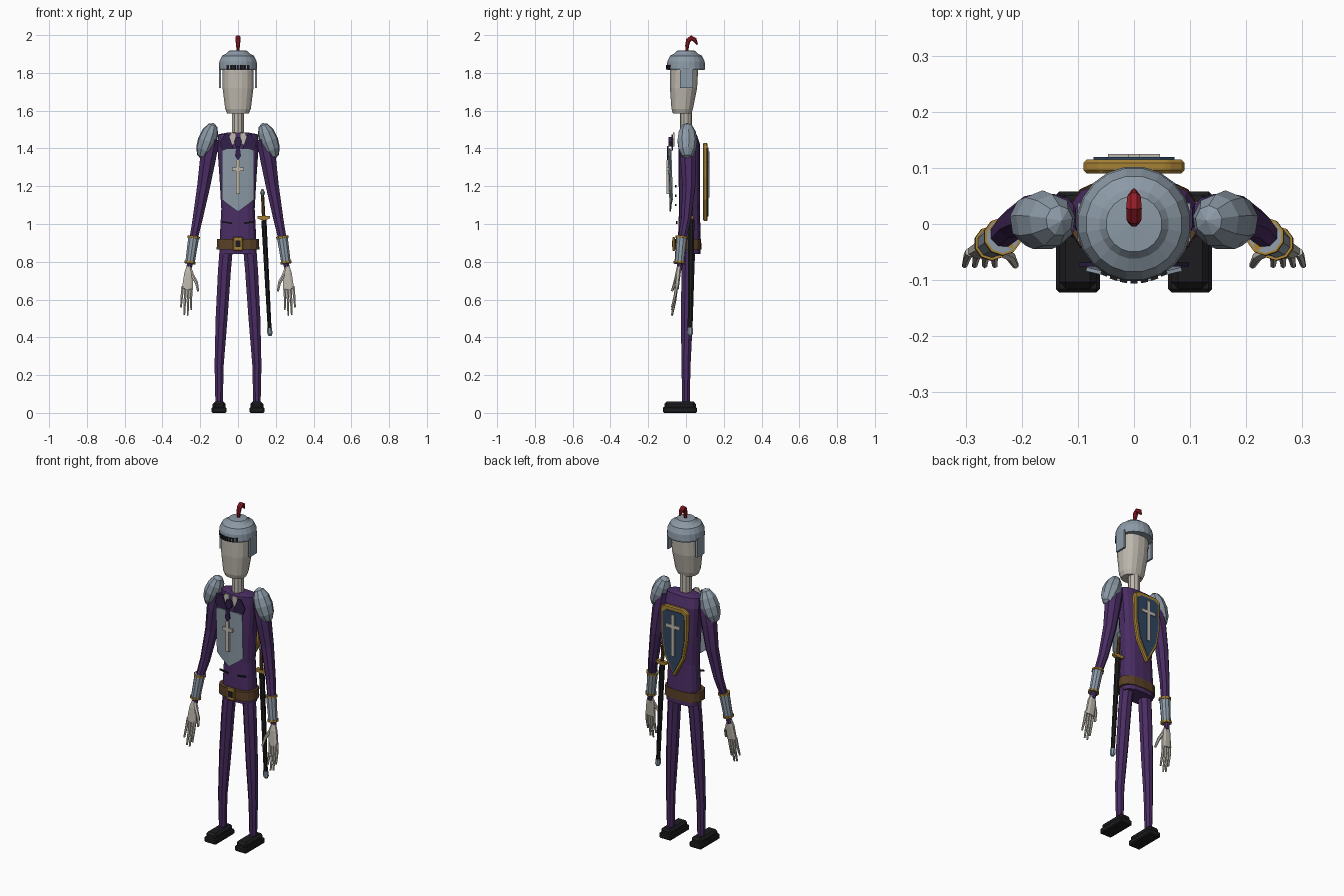
import bpy, bmesh
from math import cos, sin, pi, radians, copysign
from mathutils import Vector, Matrix

cube = bpy.data.objects.get("Cube")
if cube:
    bpy.data.objects.remove(cube, do_unlink=True)


def material(name, rgb):
    m = bpy.data.materials.new(name)
    m.use_nodes = True
    m.diffuse_color = (*rgb, 1)
    m.node_tree.nodes["Principled BSDF"].inputs["Base Color"].default_value = (*rgb, 1)
    return m


purple = material("purple cloth", (.068, .026, .125))
plum = material("dark plum", (.03, .014, .065))
steel = material("steel", (.26, .32, .38))
bone = material("bone", (.51, .48, .42))
black = material("black", (.012, .012, .014))
gold = material("gold", (.38, .22, .035))
brown = material("brown leather", (.1, .05, .02))
red = material("red feather", (.3, .012, .02))
blue = material("navy", (.028, .06, .12))


def finish(name, bm, mat, bevel=0):
    bmesh.ops.recalc_face_normals(bm, faces=bm.faces)
    me = bpy.data.meshes.new(name)
    bm.to_mesh(me)
    bm.free()
    me.materials.append(mat)
    ob = bpy.data.objects.new(name, me)
    bpy.context.collection.objects.link(ob)
    if bevel:
        mod = ob.modifiers.new("bevel", "BEVEL")
        mod.width, mod.segments = bevel, 1
    return ob


def tube(name, pts, mat, sides=8, flat=False, box=1, s=1):
    """Loft of rings (x, y, z, rx[, ry]) along a path; box < 1 squares the section."""
    bm = bmesh.new()
    c = [Vector((p[0] * s, p[1], p[2])) for p in pts]
    rings = []
    for i, p in enumerate(pts):
        t = c[min(i + 1, len(c) - 1)] - c[max(i - 1, 0)]
        t = Vector((0, 0, 1)) if flat else t.normalized()
        ax = Vector((1, 0, 0))
        ax = (ax - t * ax.dot(t)).normalized()
        ay = t.cross(ax)
        ring = []
        for k in range(sides):
            a = 2 * pi * (k + .5) / sides
            u, v = [copysign(abs(q) ** box, q) for q in (cos(a), sin(a))]
            ring.append(bm.verts.new(c[i] + ax * u * p[3] + ay * v * p[-1 if len(p) > 4 else 3]))
        rings.append(ring)
    for a, b in zip(rings, rings[1:]):
        for k in range(sides):
            n = (k + 1) % sides
            bm.faces.new((a[k], a[n], b[n], b[k]))
    bm.faces.new(rings[0])
    bm.faces.new(rings[-1])
    return finish(name, bm, mat)


def plate(name, outline, y0, y1, mat, s=1, bevel=0):
    """Outline in x, z extruded from y0 to y1."""
    bm = bmesh.new()
    f = bm.faces.new([bm.verts.new((x * s, y0, z)) for x, z in outline])
    new = bmesh.ops.extrude_face_region(bm, geom=[f])["geom"]
    for v in new:
        if isinstance(v, bmesh.types.BMVert):
            v.co.y = y1
    return finish(name, bm, mat, bevel)


def rect(x0, x1, z0, z1):
    return [(x0, z0), (x1, z0), (x1, z1), (x0, z1)]


def symmetric(half):
    return half + [(-x, z) for x, z in reversed(half) if x > 0]


def cross(name, w, t, z0, z1, zb, y0, y1):
    half = [(t, z1), (t, zb + t), (w, zb + t), (w, zb - t), (t, zb - t), (t, z0)]
    plate(name, symmetric(half), y0, y1, bone)


# Head, neck and body
tube("head", [(0, -.02, 1.585, .058, .05), (0, -.02, 1.61, .069, .058), (0, -.013, 1.72, .083, .073),
              (0, -.01, 1.81, .084, .075), (0, -.005, 1.88, .065, .06)], bone, 16, True, .85)
tube("neck", [(0, 0, 1.43, .033), (0, 0, 1.63, .033)], bone, 10)
tube("jacket", [(0, .018, .84, .1, .06), (0, .018, .93, .098, .06), (0, .018, 1.08, .09, .055),
                (0, .018, 1.25, .1, .057), (0, .018, 1.42, .112, .057),
                (0, .01, 1.475, .106, .046), (0, .005, 1.485, .05, .035)], purple, 14, True, .7)

# Belt and buckle
tube("belt", [(0, .01, .865, .115, .072), (0, .01, .92, .113, .07)], brown, 14, True, .7)
plate("buckle", rect(-.026, .026, .858, .932), -.072, -.058, gold, bevel=.004)
plate("buckle_center", rect(-.014, .014, .877, .913), -.075, -.068, black)

# Breastplate, bowed forward in the middle
bm = bmesh.new()
cols = [(-.085, 1.39, 1.13), (-.055, 1.4, 1.105), (0, 1.4, 1.065), (.055, 1.4, 1.105), (.085, 1.39, 1.13)]
pairs = [[bm.verts.new((x, -.093 + 1.7 * x * x + (1.4 - z) * .03, z)) for z in (zt, zb)] for x, zt, zb in cols]
for a, b in zip(pairs, pairs[1:]):
    bm.faces.new((a[0], a[1], b[1], b[0]))
ob = finish("breastplate", bm, steel)
mod = ob.modifiers.new("thickness", "SOLIDIFY")
mod.thickness, mod.offset = .007, 0
cross("breastplate_cross", .032, .01, 1.16, 1.34, 1.29, -.102, -.087)

# Tie and jacket buttons
plate("tie_knot", [(-.012, 1.46), (.012, 1.46), (.022, 1.435), (.01, 1.41), (-.01, 1.41), (-.022, 1.435)],
      -.092, -.075, plum)
plate("tie", [(-.009, 1.412), (.009, 1.412), (.016, 1.36), (0, 1.335), (-.016, 1.36)], -.1, -.092, plum)
for z in (1.1, 1.15, 1.2):
    plate("button", rect(-.006, .006, z - .006, z + .006), -.058, -.05, black)

# Helmet with eye slots
tube("helmet", [(0, 0, 1.815, .1), (0, 0, 1.825, .103), (0, 0, 1.86, .1), (0, 0, 1.89, .086),
                (0, 0, 1.903, .062), (0, 0, 1.917, .05), (0, 0, 1.92, .004)], steel, 20, True)
for k in range(-3, 4):
    ob = plate("visor_slot", rect(-.0065, .0065, 1.818, 1.842), -.106, -.098, black)
    ob.rotation_euler.z = k * .18

# Feather
tube("feather", [(0, .004, 1.91, .008), (0, .006, 1.945, .011), (0, .012, 1.972, .014), (0, .028, 1.985, .015),
                 (0, .046, 1.975, .013), (0, .06, 1.95, .004)], red, 8)

# Shield on the back
shield = [(0, 1.43), (.06, 1.43), (.09, 1.41), (.088, 1.25), (.067, 1.13), (0, 1.01)]
inner = [(x * .8, 1.24 + (z - 1.24) * .87) for x, z in shield]
plate("shield_rim", symmetric(shield), .09, .115, gold, bevel=.006)
plate("shield_face", symmetric(inner), .11, .119, blue)
cross("shield_cross", .046, .01, 1.14, 1.385, 1.315, .117, .125)

# Sword in its scabbard, on the left hip
tube("scabbard", [(.137, .028, 1.02, .015, .018), (.167, .022, .45, .011, .014)], black, 8)
tube("scabbard_tip", [(.166, .022, .45, .014, .016), (.169, .022, .42, .015, .017), (.17, .022, .407, .008)], steel, 8)
tube("sword_grip", [(.136, .028, 1.03, .01), (.13, .03, 1.155, .009)], brown, 8)
tube("sword_pommel", [(.13, .03, 1.15, .008), (.13, .03, 1.165, .014), (.129, .03, 1.185, .006)], steel, 8)
plate("sword_guard", [(.102, 1.03), (.12, 1.022), (.152, 1.022), (.17, 1.03), (.17, 1.042), (.102, 1.042)],
      .018, .04, gold)

for s, side in ((1, "left_"), (-1, "right_")):
    # Legs and shoes
    tube(side + "leg", [(.1, 0, .04, .021), (.1, 0, .25, .026), (.087, .005, .5, .034),
                        (.072, .01, .75, .037), (.06, .015, .9, .038)], purple, 8, True, s=s)
    plate(side + "shoe_sole", rect(.061, .139, 0, .032), -.122, .058, black, s, .006)
    plate(side + "shoe", rect(.066, .134, .02, .06), -.115, .052, black, s, .012)

    # Arms and shoulder guards
    tube(side + "arm", [(.135, .01, 1.45, .04), (.16, .012, 1.34, .045), (.182, .015, 1.2, .037),
                        (.215, .0, 1.02, .028), (.24, -.025, .9, .022), (.26, -.035, .755, .015)], purple, 8, s=s)
    bm = bmesh.new()
    bmesh.ops.create_uvsphere(bm, u_segments=9, v_segments=6, radius=1)
    bm.transform(Matrix.Translation((.163 * s, .006, 1.44)) @ Matrix.Rotation(radians(-20 * s), 4, "Y")
                 @ Matrix.Diagonal((.051, .054, .101, 1)))
    finish(side + "shoulder_guard", bm, steel)

    # Bracer with gold rims
    top, low = Vector((.234, -.022, .935)), Vector((.255, -.035, .79))
    tube(side + "bracer", [(*top, .03), (*low, .026)], steel, 10, s=s)
    for f, r in ((0, .034), (.92, .031)):
        tube(side + "bracer_rim", [(*top.lerp(low, f), r), (*top.lerp(low, f + .08), r)], gold, 10, s=s)

    # Hand
    tube(side + "palm", [(.261, -.037, .775, .013, .012), (.26, -.042, .74, .026, .015),
                         (.268, -.05, .655, .031, .012)], bone, 8, box=.8, s=s)
    for k, length in enumerate((.115, .145, .14, .1)):
        x = .245 + k * .016
        tube(side + "finger", [(x, -.05, .67, .008), (x + .004, -.058, .67 - length * .5, .0075),
                               (x + .003 + k * .002, -.074, .66 - length, .005)], bone, 6, s=s)
    tube(side + "thumb", [(.245, -.045, .735, .011), (.22, -.058, .69, .009), (.211, -.074, .645, .006)],
         bone, 6, s=s)

    # Helmet cheek guard
    bm = bmesh.new()
    bmesh.ops.create_cube(bm, size=1)
    bm.transform(Matrix.Translation((.095 * s, .003, 1.775)) @ Matrix.Diagonal((.011, .068, .11, 1)))
    finish(side + "cheek_guard", bm, steel)

    # Shirt collar, lapel and pocket
    plate(side + "collar", [(.012, 1.43), (.04, 1.41), (.055, 1.45), (.035, 1.485), (.01, 1.48)],
          -.07, -.062, bone, s)
    plate(side + "lapel", [(.02, 1.39), (.085, 1.39), (.098, 1.43), (.07, 1.475), (.05, 1.475)],
          -.076, -.069, plum, s)
    plate(side + "pocket", [(.032, 1.0), (.085, 1.008), (.085, 1.016), (.032, 1.008)], -.052, -.044, black, s)
